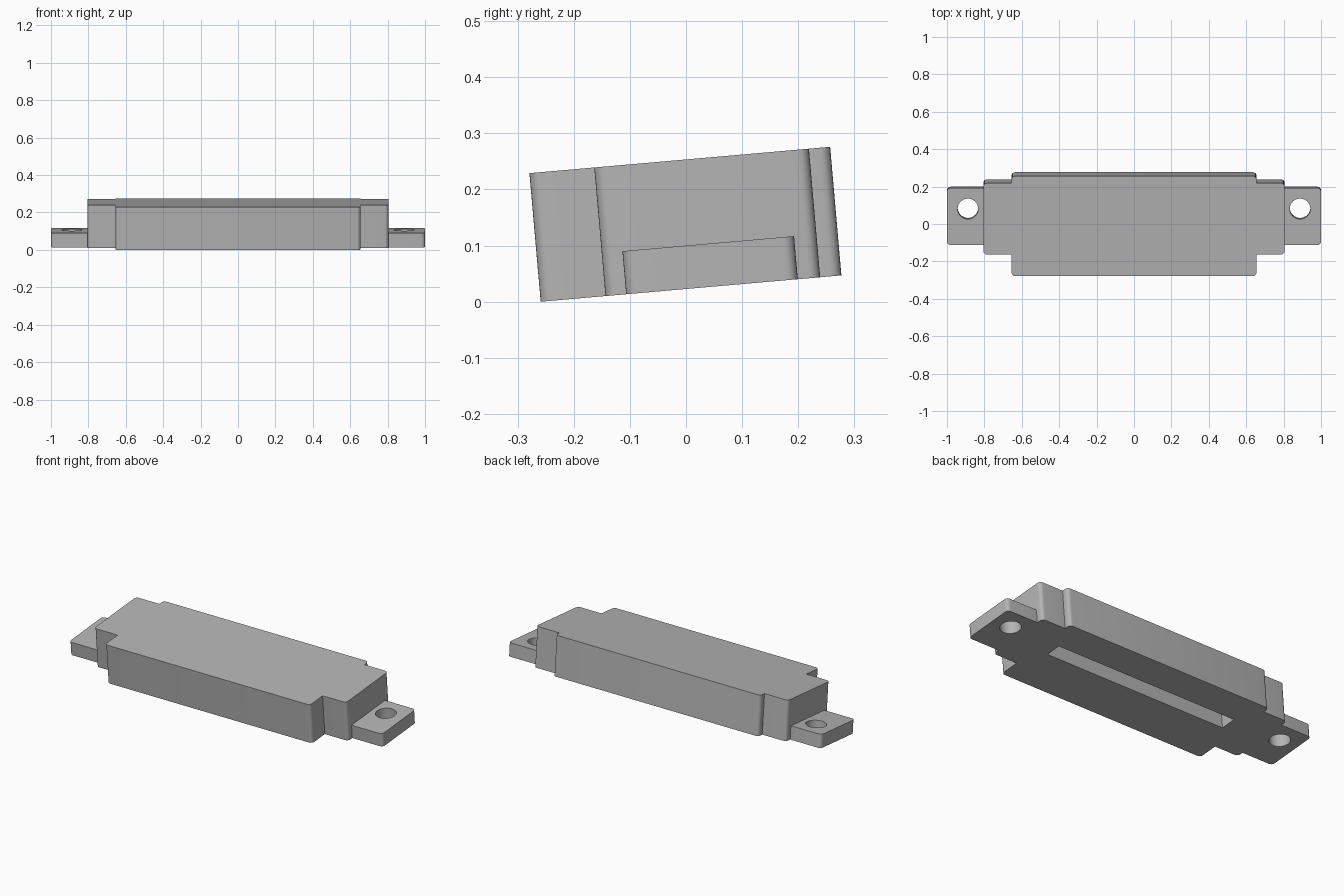
import bpy, bmesh, math
from mathutils import Matrix

if "Cube" in bpy.data.objects:
    bpy.data.objects.remove(bpy.data.objects["Cube"], do_unlink=True)

GREY = (0.46, 0.46, 0.46, 1)
mat = bpy.data.materials.new("plain grey")
mat.use_nodes = True
mat.diffuse_color = GREY
mat.node_tree.nodes["Principled BSDF"].inputs["Base Color"].default_value = GREY

# The whole part leans back about its bottom front edge
TILT = Matrix.Translation((0, -0.259, 0)) @ Matrix.Rotation(math.radians(5), 4, 'X')


def prism(name, outline, z0, z1, radius=0.0, rounded=lambda p: True):
    """Extrude an outline upward, rounding the chosen vertical edges."""
    bm = bmesh.new()
    base = bm.faces.new([bm.verts.new((x, y, z0)) for x, y in outline])
    top = bmesh.ops.extrude_face_region(bm, geom=[base])["geom"]
    verts = [g for g in top if isinstance(g, bmesh.types.BMVert)]
    bmesh.ops.translate(bm, vec=(0, 0, z1 - z0), verts=verts)
    if radius:
        edges = [e for e in bm.edges
                 if abs(e.verts[0].co.z - e.verts[1].co.z) > 0.01
                 and rounded(e.verts[0].co)]
        bmesh.ops.bevel(bm, geom=edges, offset=radius, segments=6,
                        profile=0.5, affect='EDGES')
    bmesh.ops.recalc_face_normals(bm, faces=bm.faces[:])
    mesh = bpy.data.meshes.new(name)
    bm.to_mesh(mesh)
    bm.free()
    ob = bpy.data.objects.new(name, mesh)
    ob.data.materials.append(mat)
    bpy.context.collection.objects.link(ob)
    ob.matrix_world = TILT
    return ob


def rect(x0, x1, y0, y1):
    return [(x0, y0), (x1, y0), (x1, y1), (x0, y1)]


def activate(ob):
    bpy.ops.object.select_all(action='DESELECT')
    ob.select_set(True)
    bpy.context.view_layer.objects.active = ob


def cut(ob, cutter):
    bpy.context.view_layer.update()
    activate(ob)
    mod = ob.modifiers.new("cut", 'BOOLEAN')
    mod.operation = 'DIFFERENCE'
    mod.solver = 'EXACT'
    mod.object = cutter
    bpy.ops.object.modifier_apply(modifier=mod.name)
    bpy.data.objects.remove(cutter, do_unlink=True)


# Housing with stepped shoulders, outer corners rounded
WIDE, BODY = 0.805, 0.655
FRONT_STEP, BACK_STEP, DEPTH, HEIGHT = 0.116, 0.5, 0.538, 0.23
half = [(BODY, 0), (BODY, FRONT_STEP), (WIDE, FRONT_STEP),
        (WIDE, BACK_STEP), (BODY, BACK_STEP), (BODY, DEPTH)]
outline = half + [(-x, y) for x, y in reversed(half)]
housing = prism("housing", outline, 0, HEIGHT, 0.02,
                lambda p: abs(p.x) > 0.7 or p.y < 0.01 or p.y > 0.53)

# Long slot in the underside
cut(housing, prism("slot_cutter", rect(-0.577, 0.577, 0.268, 0.358), -0.1, 0.15))

# Mounting ears with screw holes
parts = [housing]
for side, name in ((1, "left_ear"), (-1, "right_ear")):
    xs = sorted((side * WIDE, side * 1.0))
    ear = prism(name, rect(xs[0], xs[1], 0.153, 0.46), 0, 0.077, 0.02,
                lambda p: abs(p.x) > 0.9)
    ring = [(side * 0.888 + 0.055 * math.cos(a), 0.348 + 0.055 * math.sin(a))
            for a in (math.tau * i / 48 for i in range(48))]
    cut(ear, prism("hole_cutter", ring, -0.1, 0.2))
    parts.append(ear)

for ob in parts:
    activate(ob)
    bpy.ops.object.shade_smooth_by_angle(angle=math.radians(30))
